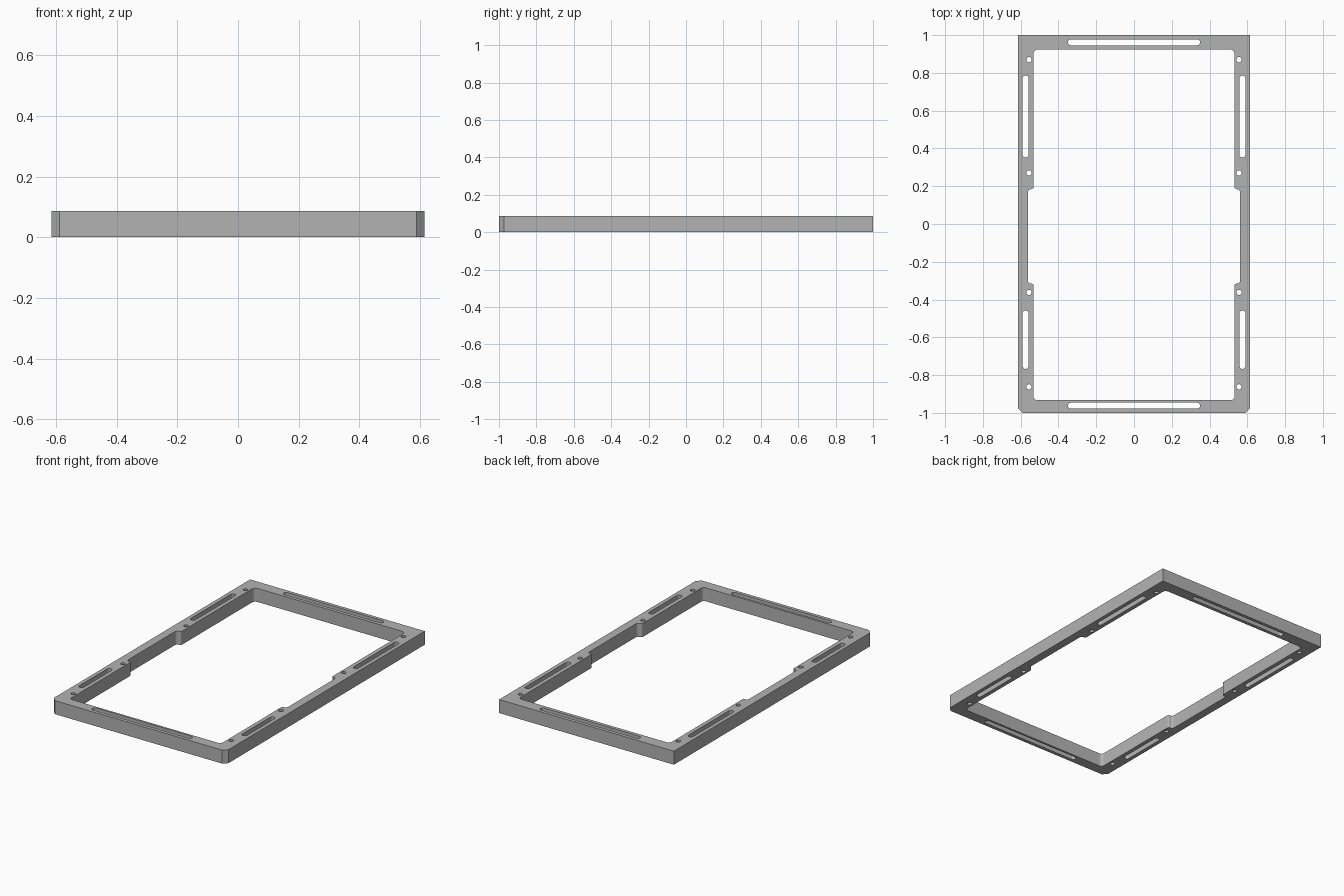
import bpy
import bmesh
import math
from mathutils import Vector

HEIGHT = 0.086

if "Cube" in bpy.data.objects:
    bpy.data.objects.remove(bpy.data.objects["Cube"], do_unlink=True)

# Single grey finish
grey = bpy.data.materials.new("satin_grey")
grey.use_nodes = True
colour = (0.45, 0.45, 0.45, 1)
grey.diffuse_color = colour
grey.node_tree.nodes["Principled BSDF"].inputs["Base Color"].default_value = colour


def rounded(corners, steps=6):
    """Outline through (x, y, radius) corners, each right angle filleted."""
    out = []
    for i, (x, y, r) in enumerate(corners):
        p = Vector((x, y))
        if r == 0:
            out.append(p)
            continue
        a = (Vector(corners[i - 1][:2]) - p).normalized()
        b = (Vector(corners[(i + 1) % len(corners)][:2]) - p).normalized()
        centre = p + (a + b) * r
        for k in range(steps + 1):
            t = math.pi / 2 * k / steps
            out.append(centre - b * r * math.cos(t) - a * r * math.sin(t))
    return out


def slot(cx, cy, length, width):
    x, y, r = length[0] / 2, length[1] / 2, width / 2
    return rounded([(cx - x, cy - y, r), (cx + x, cy - y, r),
                    (cx + x, cy + y, r), (cx - x, cy + y, r)])


def circle(cx, cy, r, n=20):
    return [Vector((cx + r * math.cos(math.tau * k / n),
                    cy + r * math.sin(math.tau * k / n))) for k in range(n)]


# Outer edge, front corners chamfered
X, C = 0.615, 0.026
outer = rounded([(-X, 1, 0), (-X, C - 1, 0), (C - X, -1, 0),
                 (X - C, -1, 0), (X, C - 1, 0), (X, 1, 0)])

# Inner opening, with a shallow relief in each side rail
IN, RELIEF = 0.532, 0.562
right_side = [(IN, -0.932, 0.018), (IN, -0.315, 0.012), (RELIEF, -0.315, 0.016),
              (RELIEF, 0.184, 0.016), (IN, 0.184, 0.012), (IN, 0.924, 0.024)]
inner = rounded(right_side + [(-x, y, r) for x, y, r in reversed(right_side)])

# Long slots in the end rails, then slots and screw holes in the side rails
W = 0.032
loops = [outer, inner]
for y in (-0.962, 0.962):
    loops.append(slot(0, y, (0.70, W), W))
for side in (-1, 1):
    for y0, y1 in ((-0.767, -0.458), (0.352, 0.786)):
        loops.append(slot(side * 0.574, (y0 + y1) / 2, (W, y1 - y0), W))
    for y in (-0.862, -0.362, 0.27, 0.87):
        loops.append(circle(side * 0.556, y, 0.014))

# Filled profile extruded to the frame height
profile = bpy.data.curves.new("frame_profile", "CURVE")
profile.dimensions = "2D"
profile.fill_mode = "BOTH"
profile.extrude = HEIGHT / 2
for loop in loops:
    spline = profile.splines.new("POLY")
    spline.points.add(len(loop) - 1)
    for point, co in zip(spline.points, loop):
        point.co = (co.x, co.y, 0, 1)
    spline.use_cyclic_u = True
helper = bpy.data.objects.new("frame_profile", profile)
bpy.context.collection.objects.link(helper)
bpy.context.view_layer.update()
mesh = bpy.data.meshes.new_from_object(
    helper.evaluated_get(bpy.context.evaluated_depsgraph_get()))
bpy.data.objects.remove(helper, do_unlink=True)

# Weld caps to walls and stand the frame on the ground
bm = bmesh.new()
bm.from_mesh(mesh)
bmesh.ops.remove_doubles(bm, verts=bm.verts, dist=0.0002)
bmesh.ops.translate(bm, verts=bm.verts, vec=(0, 0, HEIGHT / 2))
bmesh.ops.recalc_face_normals(bm, faces=bm.faces)
bm.to_mesh(mesh)
bm.free()
mesh.materials.clear()
mesh.materials.append(grey)

frame = bpy.data.objects.new("mounting_frame", mesh)
bpy.context.collection.objects.link(frame)
bpy.ops.object.select_all(action="DESELECT")
frame.select_set(True)
bpy.context.view_layer.objects.active = frame
bpy.ops.object.shade_smooth_by_angle(angle=math.radians(30))
